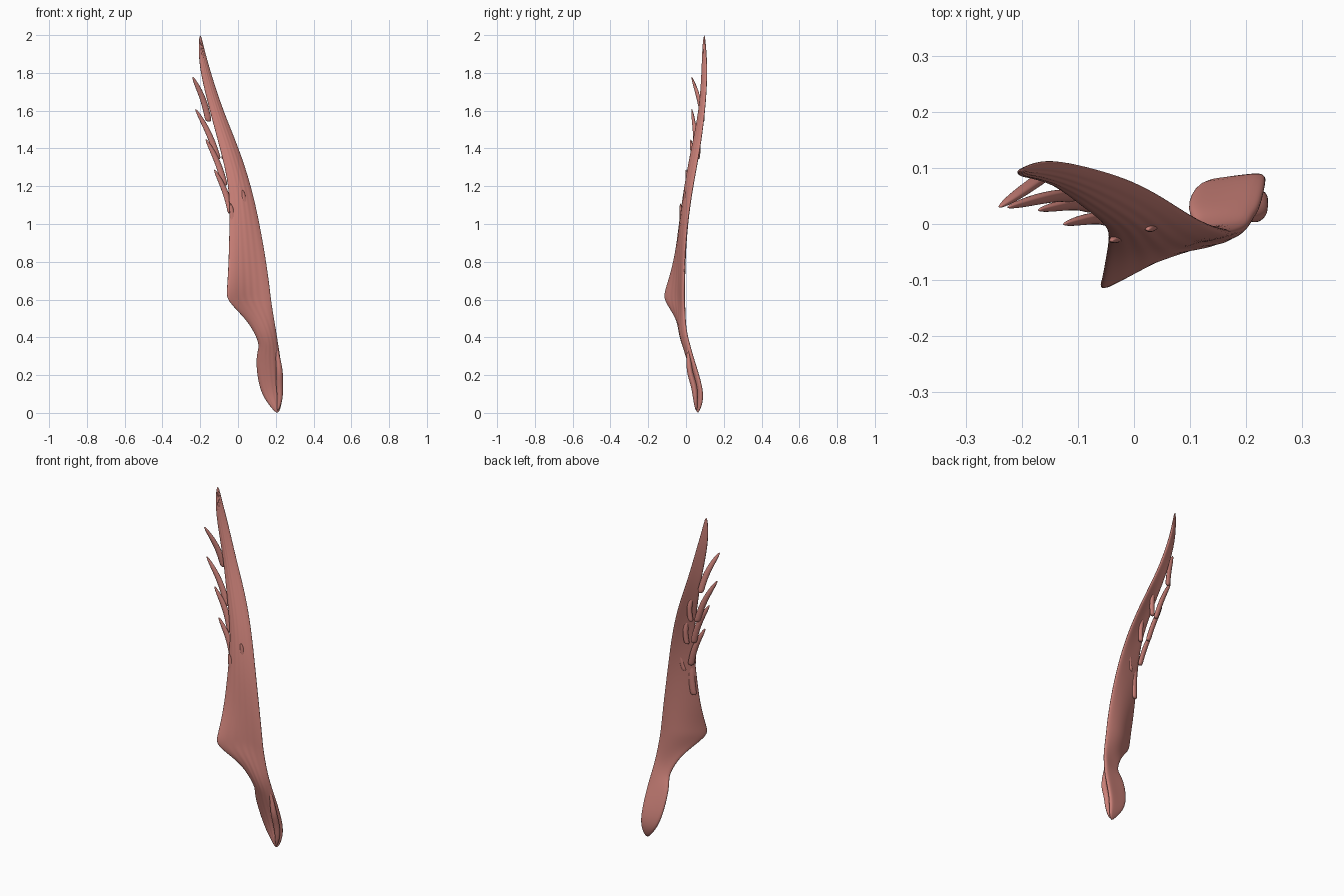
import bpy
import bmesh
from math import sin, cos, pi
from mathutils import Vector

cube = bpy.data.objects.get("Cube")
if cube:
    bpy.data.objects.remove(cube, do_unlink=True)

# Fleshy red material
flesh = bpy.data.materials.new("flesh")
flesh.use_nodes = True
colour = (0.6, 0.22, 0.19, 1)
flesh.diffuse_color = colour
bsdf = flesh.node_tree.nodes["Principled BSDF"]
bsdf.inputs["Base Color"].default_value = colour
bsdf.inputs["Roughness"].default_value = 0.6


def section_ring(bm, left, right, bulge, thickness, steps, ripple):
    """Make one closed lens-shaped ring whose middle is pushed back by bulge."""
    front, back = [], []
    span = right - left
    for i in range(steps + 1):
        t = i / steps
        arch = sin(pi * t)
        centre = left + span * t + Vector((0, bulge * arch, 0))
        slope = span.y + bulge * pi * cos(pi * t)
        normal = Vector((slope, -span.x, 0)).normalized()
        half = thickness * (0.15 + 0.35 * max(arch, 0) ** 0.6)
        groove = ripple * arch * cos(pi * i)
        front.append(bm.verts.new(centre + normal * (half + groove)))
        back.append(bm.verts.new(centre - normal * half))
    return front + back[::-1]


def loft(name, sections, steps, ripple=0):
    """Skin a row of (left, right, bulge, thickness) sections and smooth it."""
    bm = bmesh.new()
    rings = [section_ring(bm, *section, steps, ripple) for section in sections]
    for lower, upper in zip(rings, rings[1:]):
        for i in range(len(lower)):
            bm.faces.new((lower[i - 1], lower[i], upper[i], upper[i - 1]))
    bm.faces.new(rings[0])
    bm.faces.new(rings[-1])
    bmesh.ops.recalc_face_normals(bm, faces=bm.faces)
    for face in bm.faces:
        face.smooth = True
    mesh = bpy.data.meshes.new(name)
    bm.to_mesh(mesh)
    bm.free()
    mesh.materials.append(flesh)
    obj = bpy.data.objects.new(name, mesh)
    bpy.context.collection.objects.link(obj)
    smooth = obj.modifiers.new("smooth", "SUBSURF")
    smooth.levels = smooth.render_levels = 2


def finger(name, base, tip, width, thickness):
    """Flattened finger that bows slightly on its way to the tip."""
    base, tip = Vector(base), Vector(tip)
    across = Vector((1, 0.35, 0)).normalized()
    bow = Vector((0.012, 0.008, 0))
    sections = []
    count = 8
    for i in range(count + 1):
        t = i / count
        scale = max(0.25, (1 - t ** 4) ** 0.5)
        centre = base.lerp(tip, t) + bow * sin(pi * t)
        side = across * width * scale / 2
        sections.append((centre - side, centre + side, 0, thickness * scale))
    loft(name, sections, 4)


# Twisted sheet: height, left edge x and y, right edge x and y
outline = [
    (0, .2, .06, .215, .065),
    (.04, .165, .07, .23, .08),
    (.12, .11, .075, .237, .09),
    (.3, .09, .025, .225, .03),
    (.35, .117, 0, .213, .02),
    (.42, .09, -.02, .204, 0),
    (.5, .04, -.045, .19, -.01),
    (.6, -.065, -.122, .175, -.015),
    (.65, -.058, -.11, .17, -.015),
    (.8, -.05, -.06, .15, -.01),
    (1, -.045, -.03, .115, .005),
    (1.2, -.045, 0, .07, .035),
    (1.4, -.095, .035, .005, .075),
    (1.6, -.15, .08, -.08, .1),
    (1.8, -.2, .09, -.145, .113),
    (1.92, -.21, .09, -.178, .106),
    (2, -.205, .095, -.195, .1),
]
sheet = []
for z, left_x, left_y, right_x, right_y in outline:
    hollow = 0.4 * max(0, -left_y - 0.02) - 0.01
    width = right_x - left_x
    sheet.append((Vector((left_x, left_y, z)), Vector((right_x, right_y, z)),
                  hollow * min(1, width / 0.1), min(0.04 - 0.01 * z, width / 2)))
loft("main_sheet", sheet, 12, 0.0015)

# Fingers along the right-hand margin
edge_fingers = [
    ((-.155, .09, 1.54), (-.24, .03, 1.78)),
    ((-.105, .05, 1.34), (-.225, .03, 1.61)),
    ((-.07, .03, 1.2), (-.17, .025, 1.45)),
    ((-.035, .005, 1.05), (-.125, 0, 1.29)),
    ((-.03, -.03, .86), (-.04, -.03, 1.11)),
]
for i, (base, tip) in enumerate(edge_fingers):
    finger(f"edge_finger_{i + 1}", base, tip, 0.036, 0.022)

# Short fingers lifting off the front face
face_fingers = [
    ((-.075, .06, 1.34), (-.086, .055, 1.5)),
    ((-.025, .025, 1.18), (-.04, .025, 1.35)),
    ((.015, -.01, 1), (.025, -.01, 1.18)),
]
for i, (base, tip) in enumerate(face_fingers):
    finger(f"face_finger_{i + 1}", base, tip, 0.03, 0.024)

# Rounded ridge down the lower outer border
ridge_path = [(.2, .01, .36), (.215, .015, .27), (.22, .02, .21),
              (.22, .045, .14), (.224, .05, .07), (.21, .055, .01)]
ridge = []
for i, point in enumerate(ridge_path):
    size = 0.006 + 0.014 * sin(pi * i / (len(ridge_path) - 1))
    side = Vector((size, 0, 0))
    ridge.append((Vector(point) - side, Vector(point) + side, 0, size * 1.8))
loft("lower_ridge", ridge, 4)
